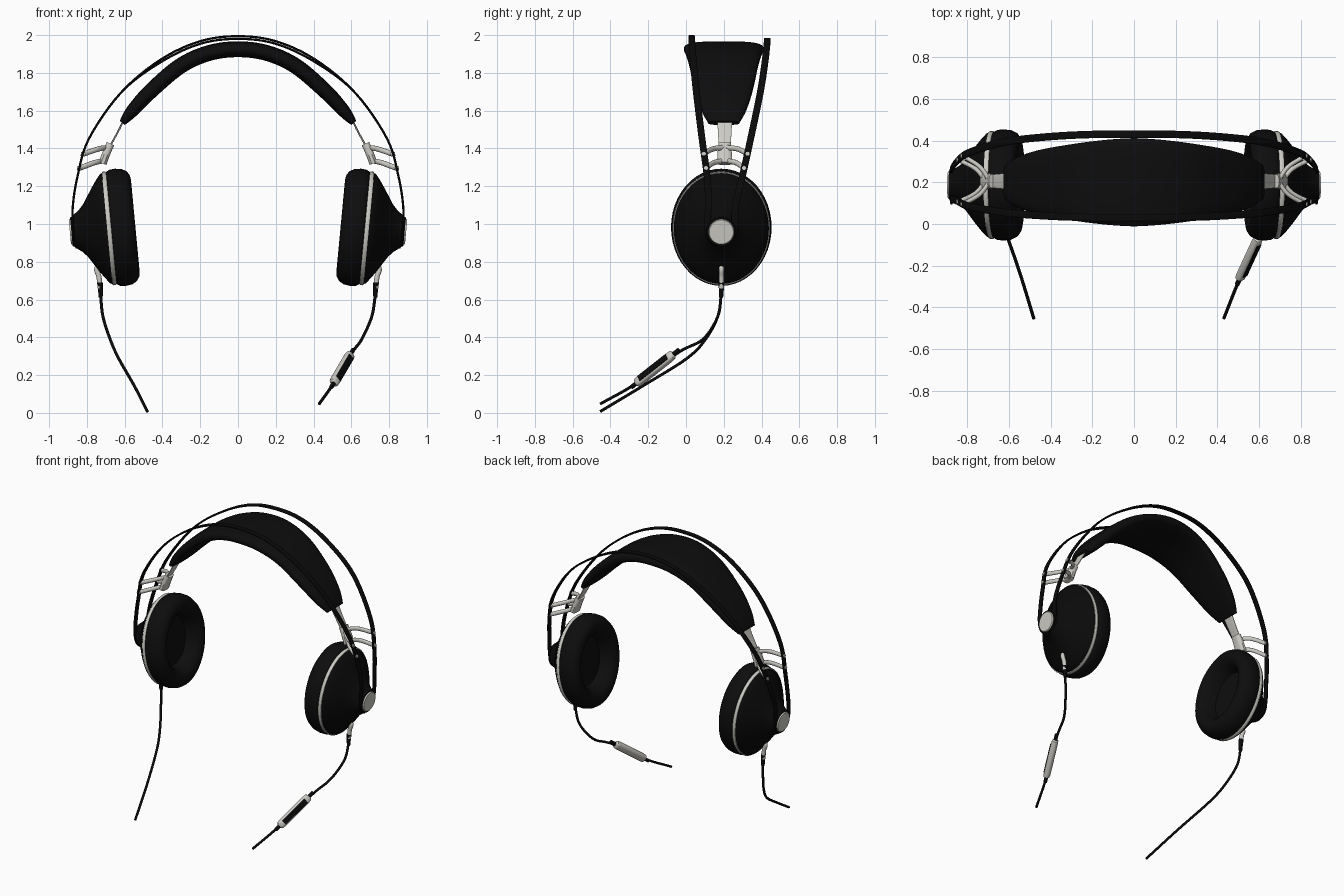
import bpy, bmesh
from math import sin, cos, pi, copysign
from mathutils import Vector

cube = bpy.data.objects.get("Cube")
if cube:
    bpy.data.objects.remove(cube)


def material(name, rgb, rough):
    m = bpy.data.materials.new(name)
    m.use_nodes = True
    m.diffuse_color = (*rgb, 1)
    node = m.node_tree.nodes["Principled BSDF"]
    node.inputs["Base Color"].default_value = (*rgb, 1)
    node.inputs["Roughness"].default_value = rough
    return m


BLACK = material("black", (0.003, 0.003, 0.003), 0.5)
LEATHER = material("black leather", (0.004, 0.004, 0.0045), 0.6)
SILVER = material("silver", (0.6, 0.59, 0.55), 0.4)


def loft(name, rings, mat, mirror=False):
    """Skin a list of point rings and cap both ends."""
    bm = bmesh.new()
    rows = [[bm.verts.new(p) for p in ring] for ring in rings]
    n = len(rows[0])
    for a, b in zip(rows, rows[1:]):
        for i in range(n):
            j = (i + 1) % n
            bm.faces.new((a[i], a[j], b[j], b[i]))
    bm.faces.new(rows[0])
    bm.faces.new(rows[-1])
    bmesh.ops.recalc_face_normals(bm, faces=bm.faces)
    mesh = bpy.data.meshes.new(name)
    bm.to_mesh(mesh)
    bm.free()
    mesh.materials.append(mat)
    ob = bpy.data.objects.new(name, mesh)
    bpy.context.collection.objects.link(ob)
    bpy.ops.object.select_all(action='DESELECT')
    ob.select_set(True)
    bpy.context.view_layer.objects.active = ob
    bpy.ops.object.shade_smooth_by_angle(angle=0.7)
    if mirror:
        ob.modifiers.new("Mirror", 'MIRROR').use_mirror_merge = False
    return ob


def smooth(points, steps=6):
    """Smooth curve through the given points."""
    p = [Vector(q) for q in points]
    p = [2 * p[0] - p[1]] + p + [2 * p[-1] - p[-2]]
    out = []
    for a, b, c, d in zip(p, p[1:], p[2:], p[3:]):
        for k in range(steps):
            t = k / steps
            out.append(0.5 * (2 * b + (c - a) * t + (2 * a - 5 * b + 4 * c - d) * t * t
                              + (3 * b - a - 3 * c + d) * t ** 3))
    return out + [p[-2]]


def power(v, e):
    return copysign(abs(v) ** e, v)


def sweep(name, path, size, mat, normal, sides=12, square=1.0, mirror=False):
    """Sweep a rounded section; size gives its half width and half thickness."""
    rings = []
    last = len(path) - 1
    for i, p in enumerate(path):
        t = (path[min(i + 1, last)] - path[max(i - 1, 0)]).normalized()
        n = Vector(normal(p) if callable(normal) else normal)
        s = t.cross(n).normalized()
        n = s.cross(t)
        w, h = size(i / last) if callable(size) else size
        rings.append([p + s * w * power(cos(a), square) + n * h * power(sin(a), square)
                      for a in (2 * pi * (k + 0.5) / sides for k in range(sides))])
    return loft(name, rings, mat, mirror)


def both_sides(half):
    """Extend a path that starts at x = 0 to the other side."""
    return [(-x, y, z) for x, y, z in reversed(half[1:])] + half


# Two thin outer bands meeting under the hubs
XZ = [(0, 1.994), (0.2, 1.968), (0.41, 1.87), (0.62, 1.695), (0.79, 1.45), (0.85, 1.25),
      (0.874, 1.1), (0.874, 1.0), (0.868, 0.93), (0.858, 0.885)]
BANDS = {"front_band": (0, [0.03, 0.031, 0.038, 0.055, 0.085, 0.112, 0.118, 0.112, 0.128, 0.185]),
         "rear_band": (0.014, [0.43, 0.429, 0.418, 0.393, 0.342, 0.298, 0.263, 0.258, 0.244, 0.185])}
for name, (drop, ys) in BANDS.items():
    half = [(x, y, z - (drop if z > 1.8 else 0)) for (x, z), y in zip(XZ, ys)]
    sweep(name, smooth(both_sides(half)), (0.018, 0.006), BLACK,
          lambda p: (p.x, 0, p.z - 1.1), square=0.5)

# Padded head cushion
pad = [(x, 0.2, z) for x, z in [(0, 1.925), (0.15, 1.906), (0.3, 1.84), (0.45, 1.715),
                                (0.55, 1.61), (0.613, 1.535)]]


def pad_size(f):
    s = abs(2 * f - 1)
    return 0.212 - 0.13 * s ** 1.6, 0.042 * (1 - 0.6 * s ** 6)


sweep("head_pad", smooth(both_sides(pad)), pad_size, LEATHER,
      lambda p: (p.x, 0, p.z - 1.2), sides=28, square=0.65)

# Metal strap and slider joining the pad to the bands
sweep("pad_strap", smooth([(0.605, 0.205, 1.55), (0.64, 0.205, 1.48), (0.685, 0.205, 1.4)], 3),
      lambda f: (0.04 - 0.008 * f, 0.005), SILVER, (1, 0, 0), square=0.5, mirror=True)
sweep("slider", smooth([(0.675, 0.205, 1.425), (0.695, 0.205, 1.38), (0.717, 0.205, 1.32)], 3),
      lambda f: (0.034 + 0.008 * f, 0.022), SILVER, (1, 0, 0), square=0.7, mirror=True)

# Four arms per side with pins through the bands
ARMS = {"upper_front": ((0.69, 1.405), (0.82, 0.094, 1.37)),
        "upper_rear": ((0.69, 1.405), (0.82, 0.326, 1.37)),
        "lower_front": ((0.71, 1.335), (0.84, 0.106, 1.295)),
        "lower_rear": ((0.71, 1.335), (0.84, 0.307, 1.295))}
for name, ((x, z), end) in ARMS.items():
    end = Vector(end)
    start = Vector((x, 0.205, z))
    bend = start.lerp(end, 0.45) + Vector((-0.01, 0.12 * (end.y - 0.205), 0.008))
    sweep(name + "_arm", smooth([start, bend, end], 5), (0.011, 0.014), SILVER,
          (0, 0, 1), mirror=True)
    out = Vector((0.012, 0, 0.002))
    sweep(name + "_pin", [end - out, end + out], (0.011, 0.011), SILVER, (0, 0, 1), mirror=True)

# Ear cups: oval rings along a slightly tilted axis
CENTRE = Vector((0.683, 0.187, 0.977))
AXIS = Vector((0.9955, 0, -0.094))
UP = Vector((0.094, 0, 0.9955))
SIDE = Vector((0, 1, 0))


def cup_part(name, profile, mat, wide=0.265, tall=0.31, sides=48):
    rings = [[CENTRE + AXIS * t + SIDE * wide * r * cos(a) + UP * tall * r * sin(a)
              for a in (2 * pi * k / sides for k in range(sides))] for t, r in profile]
    return loft(name, rings, mat, True)


cup_part("ear_cushion", [(-0.005, 0.9), (-0.012, 0.96), (-0.03, 0.995), (-0.06, 1.005),
                         (-0.095, 0.99), (-0.122, 0.94), (-0.137, 0.86), (-0.14, 0.79),
                         (-0.132, 0.7), (-0.11, 0.62), (-0.07, 0.56), (-0.045, 0.53),
                         (-0.04, 0.3), (-0.04, 0.02)], LEATHER)
cup_part("trim_ring", [(-0.012, 0.9), (-0.012, 0.965), (-0.008, 0.975), (0.006, 0.975),
                       (0.01, 0.965), (0.01, 0.9)], SILVER)
cup_part("cup_shell", [(0.005, 0.955), (0.02, 0.94), (0.045, 0.84), (0.075, 0.7), (0.1, 0.575),
                       (0.125, 0.45), (0.15, 0.36), (0.175, 0.3), (0.19, 0.26)], BLACK)
cup_part("hub", [(0.14, 1.1), (0.185, 1.08), (0.2, 1.0)], BLACK, 0.076, 0.076)
cup_part("hub_disc", [(0.19, 1), (0.203, 1), (0.208, 0.94)], SILVER, 0.068, 0.068)

# Cable sockets and strain reliefs under the cups
sweep("cable_socket", smooth([(0.7, 0.187, 0.775), (0.74, 0.187, 0.774), (0.748, 0.187, 0.755),
                              (0.736, 0.187, 0.72), (0.73, 0.187, 0.66)], 4),
      (0.014, 0.014), SILVER, (0, 1, 0), mirror=True)
sweep("strain_relief", smooth([(0.731, 0.187, 0.69), (0.728, 0.187, 0.65), (0.727, 0.186, 0.61)], 3),
      lambda f: (0.016 - 0.005 * f, 0.016 - 0.005 * f), BLACK, (0, 1, 0), mirror=True)

# Cables, each with its own free end
CABLES = {"right_cable": [(-0.728, 0.187, 0.63), (-0.715, 0.168, 0.51), (-0.675, 0.1, 0.385),
                          (-0.63, 0.0, 0.285), (-0.55, -0.225, 0.145), (-0.48, -0.453, 0.008)],
          "left_cable": [(0.728, 0.187, 0.63), (0.708, 0.168, 0.51), (0.655, 0.09, 0.39),
                         (0.605, -0.04, 0.32), (0.505, -0.265, 0.155), (0.43, -0.453, 0.048)]}
for name, points in CABLES.items():
    sweep(name, smooth(points, 8), (0.008, 0.008), BLACK, (1, 0, 0), sides=10)

# In-line remote with a dark control panel
top, end = Vector((0.597, -0.065, 0.312)), Vector((0.505, -0.265, 0.155))
run = end - top
face = Vector((0.6, -0.5, 0.27))
face = (face - run * face.dot(run) / run.length_squared).normalized()
steps = [0, 0.03, 0.1, 0.5, 0.9, 0.97, 1]


def remote_size(f):
    k = 1 - 0.45 * abs(2 * f - 1) ** 4
    return 0.027 * k, 0.021 * k


sweep("remote_body", [top + run * s for s in steps], remote_size, SILVER, face, 16, 0.7)
sweep("remote_panel", [top + run * s + face * 0.02 for s in (0.13, 0.17, 0.83, 0.87)],
      (0.018, 0.004), BLACK, face, 12, 0.5)
for name, a, b in (("remote_upper_sleeve", -0.14, 0.02), ("remote_lower_sleeve", 0.98, 1.12)):
    sweep(name, [top + run * a, top + run * b], (0.012, 0.012), BLACK, face)
